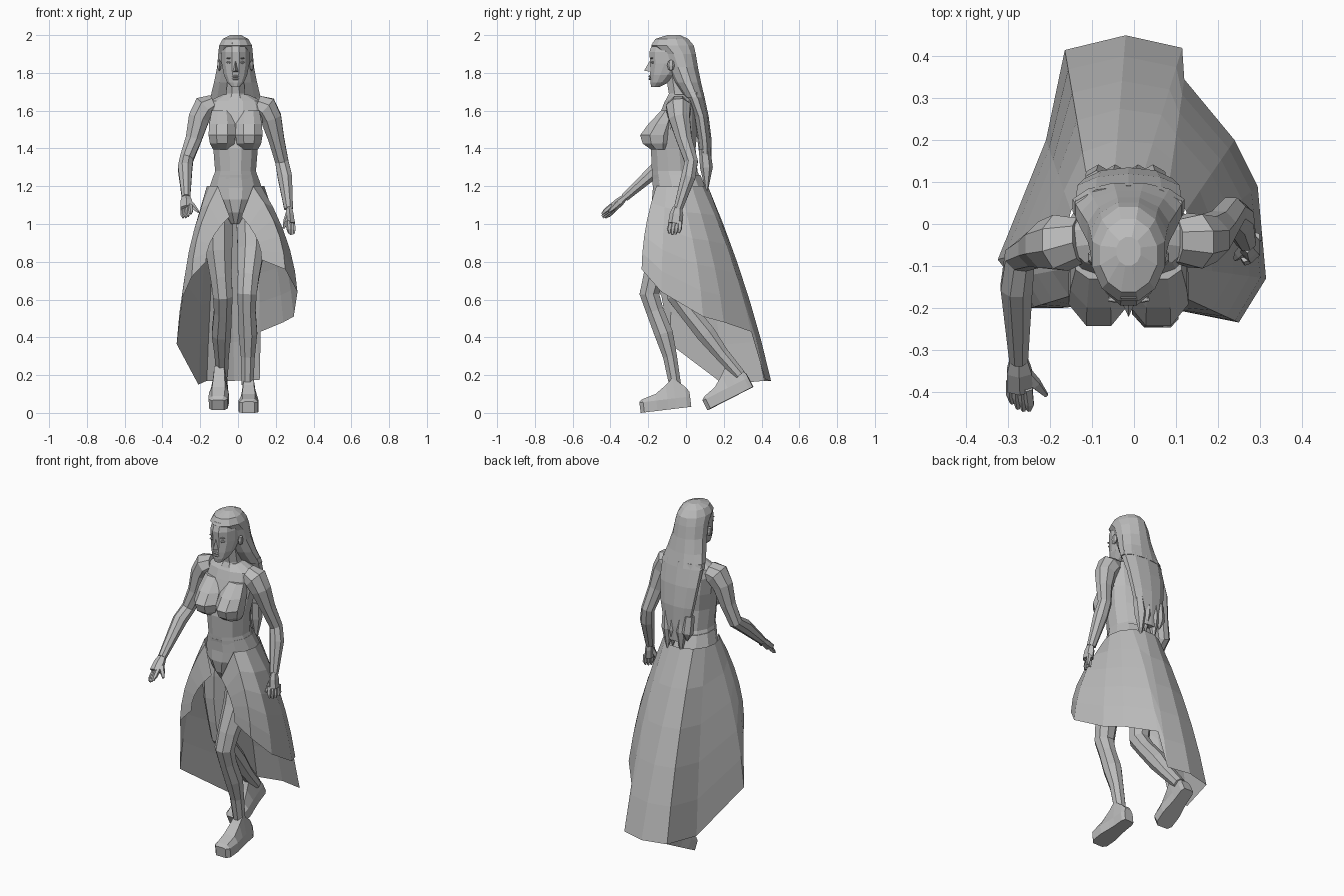
import bpy
import math
from mathutils import Vector, Matrix

cube = bpy.data.objects.get("Cube")
if cube:
    bpy.data.objects.remove(cube, do_unlink=True)

# One flat material for the whole figure
grey = bpy.data.materials.new("plain grey")
grey.use_nodes = True
colour = (0.5, 0.5, 0.5, 1)
grey.diffuse_color = colour
grey.node_tree.nodes["Principled BSDF"].inputs["Base Color"].default_value = colour

MIDDLE = -0.013


def make(name, verts, faces):
    mesh = bpy.data.meshes.new(name)
    mesh.from_pydata([tuple(v) for v in verts], [], faces)
    mesh.materials.append(grey)
    obj = bpy.data.objects.new(name, mesh)
    bpy.context.collection.objects.link(obj)
    return obj


def loft(name, rings, closed=True):
    """Skin a list of equally long point rings, capping both ends if closed."""
    count = len(rings[0])
    verts = [point for ring in rings for point in ring]
    faces = []
    for row in range(len(rings) - 1):
        for i in range(count if closed else count - 1):
            j = (i + 1) % count
            low, high = row * count, (row + 1) * count
            faces.append((low + i, low + j, high + j, high + i))
    if closed:
        faces.append(tuple(reversed(range(count))))
        faces.append(tuple(range(len(verts) - count, len(verts))))
    return make(name, verts, faces)


def body(name, sections, sides=12, centre=MIDDLE):
    """Loft level ovals given as height, front y, back y, half width."""
    rings = []
    for height, front, back, half in sections:
        ring = []
        for i in range(sides):
            angle = math.tau * (i + 0.5) / sides
            ring.append((centre + half * math.cos(angle),
                         (front + back) / 2 + (back - front) / 2 * math.sin(angle), height))
        rings.append(ring)
    return loft(name, rings)


def limb(name, path, sides=8, wide=1, deep=1):
    """Loft a tapering tube along points given as x, y, z, radius."""
    points = [Vector(node[:3]) for node in path]
    rings = []
    for i, node in enumerate(path):
        tangent = points[min(i + 1, len(path) - 1)] - points[max(i - 1, 0)]
        depth = tangent.cross(Vector((1, 0, 0))).normalized()
        width = depth.cross(tangent).normalized()
        ring = []
        for k in range(sides):
            angle = math.tau * (k + 0.5) / sides
            offset = width * math.cos(angle) * wide + depth * math.sin(angle) * deep
            ring.append(points[i] + offset * node[3])
        rings.append(ring)
    return loft(name, rings)


def blob(name, place, size):
    """Low poly ellipsoid."""
    bpy.ops.mesh.primitive_uv_sphere_add(segments=6, ring_count=4, location=place)
    obj = bpy.context.object
    obj.name = name
    obj.scale = size
    obj.data.materials.append(grey)
    return obj


# Torso, neck and waistband
body("torso", [(1.0, -.13, -.03, .025), (1.06, -.17, .04, .07), (1.13, -.185, .09, .125),
               (1.19, -.18, .1, .14), (1.28, -.185, .065, .112), (1.4, -.19, .055, .122),
               (1.5, -.17, .065, .14), (1.6, -.135, .06, .158), (1.65, -.115, .045, .148),
               (1.685, -.09, .03, .07)])
body("neck", [(1.64, -.12, .03, .075), (1.69, -.095, .02, .052), (1.78, -.11, .01, .048)], 8)
body("waistband", [(1.18, -.175, .115, .148), (1.26, -.185, .08, .12)])

# Bust sloping out of the chest
for side, label in ((-1, "right"), (1, "left")):
    body(label + "_bust", [(1.395, -.19, -.09, .052), (1.425, -.235, -.07, .07),
                           (1.47, -.25, -.06, .078), (1.53, -.205, -.05, .074),
                           (1.6, -.135, -.05, .06)], 8, MIDDLE + side * .071)

# Head and face
body("head", [(1.725, -.185, -.14, .022), (1.75, -.19, -.09, .046), (1.79, -.192, -.04, .064),
              (1.85, -.193, .02, .076), (1.91, -.198, .03, .076), (1.96, -.18, .02, .066)])
nose = [(0, -.188, 1.87), (-.016, -.186, 1.805), (.016, -.186, 1.805), (0, -.222, 1.812)]
make("nose", [(MIDDLE + x, y, z) for x, y, z in nose], [(0, 1, 3), (0, 3, 2), (1, 2, 3)])
for height, label in ((1.782, "upper_lip"), (1.768, "lower_lip")):
    blob(label, (MIDDLE, -.187, height), (.022, .012, .007))
for side, label in ((-1, "right"), (1, "left")):
    blob(label + "_eye", (MIDDLE + side * .034, -.177, 1.855), (.016, .009, .007))
    blob(label + "_brow", (MIDDLE + side * .033, -.18, 1.878), (.019, .008, .004))
    blob(label + "_ear", (MIDDLE + side * .086, -.08, 1.84), (.012, .02, .03))

# Hair cap, long fall and pointed strands
body("hair_cap", [(1.67, -.01, .1, .138), (1.75, -.065, .082, .118), (1.83, -.105, .066, .101),
                  (1.9, -.135, .055, .095), (1.945, -.188, .045, .09),
                  (1.98, -.165, .015, .07), (2.0, -.1, -.03, .03)])
body("hair_fall", [(1.24, .095, .13, .05), (1.33, .075, .135, .085), (1.45, .06, .135, .11),
                   (1.57, .04, .12, .128), (1.7, -.02, .092, .134)], 10)
for start, end, tip in ((-.09, -.085, 1.25), (-.05, -.045, 1.16), (0, .01, 1.2), (.05, .045, 1.16)):
    limb("hair_strand", [(start, .098, 1.4, .03), (end, .108, 1.3, .034), (end, .11, tip, .003)], 6)

# Arms
limb("left_arm", [(.1, -.04, 1.63, .055), (.145, -.04, 1.615, .07), (.175, -.035, 1.56, .06),
                  (.203, -.01, 1.45, .045), (.232, .028, 1.33, .038), (.248, .012, 1.25, .041),
                  (.268, -.042, 1.08, .025)])
limb("right_arm", [(-.13, -.04, 1.63, .055), (-.175, -.045, 1.615, .07), (-.207, -.05, 1.56, .06),
                   (-.235, -.06, 1.45, .046), (-.272, -.08, 1.345, .039),
                   (-.28, -.15, 1.295, .041), (-.275, -.325, 1.14, .024)])


# Hands
def hand(label, wrist, reach, spread, thumb, wide, deep):
    wrist, reach, spread, thumb = map(Vector, (wrist, reach, spread, thumb))
    stations = [(0, .024), (.25, .036), (.58, .038)]
    limb(label + "_palm", [(*(wrist + reach * t), r) for t, r in stations], 6, wide, deep)
    for i in range(4):
        offset = spread * (i - 1.5)
        base = wrist + reach / 2 + offset
        bend = wrist + reach * .78 + offset * 1.15
        tip = wrist + reach * (1 - abs(i - 1.4) * .05) + offset
        limb(label + "_finger", [(*base, .013), (*bend, .012), (*tip, .006)], 5)
    root = wrist + reach * .15
    limb(label + "_thumb", [(*root, .017), (*(root + thumb * .6), .015), (*(root + thumb), .006)], 5)


hand("left_hand", (.27, -.045, 1.09), (.015, -.02, -.15), (.008, .016, 0), (-.03, -.035, -.09), .65, 1)
hand("right_hand", (-.275, -.32, 1.145), (.005, -.125, -.11), (.013, -.006, .006),
     (.065, -.07, -.065), .95, .65)

# Legs, the left one stepping forward
limb("left_leg", [(.065, -.045, 1.12, .075), (.07, -.065, 1.0, .084), (.068, -.11, .86, .076),
                  (.055, -.17, .72, .061), (.047, -.194, .63, .056), (.047, -.165, .54, .05),
                  (.053, -.118, .42, .053), (.052, -.085, .3, .04), (.05, -.058, .15, .034)])
limb("right_leg", [(-.095, -.045, 1.12, .075), (-.103, -.05, 1.0, .084), (-.102, -.055, .86, .077),
                   (-.09, -.058, .72, .061), (-.08, -.05, .62, .056), (-.08, .008, .54, .051),
                   (-.088, .105, .42, .055), (-.086, .19, .31, .041), (-.085, .285, .2, .034)])


# Platform shoes, toe pointing forward
def shoe(label, place, pitch, yaw):
    turn = Matrix.Rotation(yaw, 4, "Z") @ Matrix.Rotation(pitch, 4, "X")
    stations = [(0, .032, .06), (.02, .05, .072), (.09, .053, .09), (.15, .044, .13),
                (.19, .04, .165), (.25, .038, .11), (.27, .028, .08)]
    rings = []
    for along, half, top in stations:
        outline = [(-half, 0), (half, 0), (half, .055), (half * .65, top),
                   (-half * .65, top), (-half, .055)]
        rings.append([turn @ Vector((x, along, z)) + Vector(place) for x, z in outline])
    loft(label + "_shoe", rings)


shoe("left", (.056, -.24, 0), .12, 0)
shoe("right", (-.105, .115, .015), .47, -.06)

# Open fronted skirt, hem running round the back from the left front edge
hem = [(.125, -.21, .81), (.25, -.235, .76), (.315, -.13, .64), (.295, .09, .51),
       (.24, .2, .48), (.12, .345, .43), (.115, .42, .175), (-.02, .45, .17),
       (-.165, .415, .17), (-.21, .2, .15), (-.325, -.085, .365), (-.29, -.13, .62),
       (-.245, -.2, .72), (-.17, -.2, .8)]
last = len(hem) - 1
waist, bulge = [], []
for i in range(last + 1):
    angle = math.radians(-78 + 336 * i / last)
    waist.append(Vector((MIDDLE + .152 * math.cos(angle), -.035 + .155 * math.sin(angle),
                         1.04 if i in (0, last) else 1.2)))
    bulge.append(.65 - .35 * math.sin(angle))
rows = []
for step in range(6):
    t = step / 5
    row = []
    for top, low, round_out in zip(waist, map(Vector, hem), bulge):
        point = top.lerp(low, t + t * (1 - t) * round_out)
        point.z = top.z + (low.z - top.z) * t
        row.append(point)
    rows.append(row)
loft("skirt", rows, closed=False)
